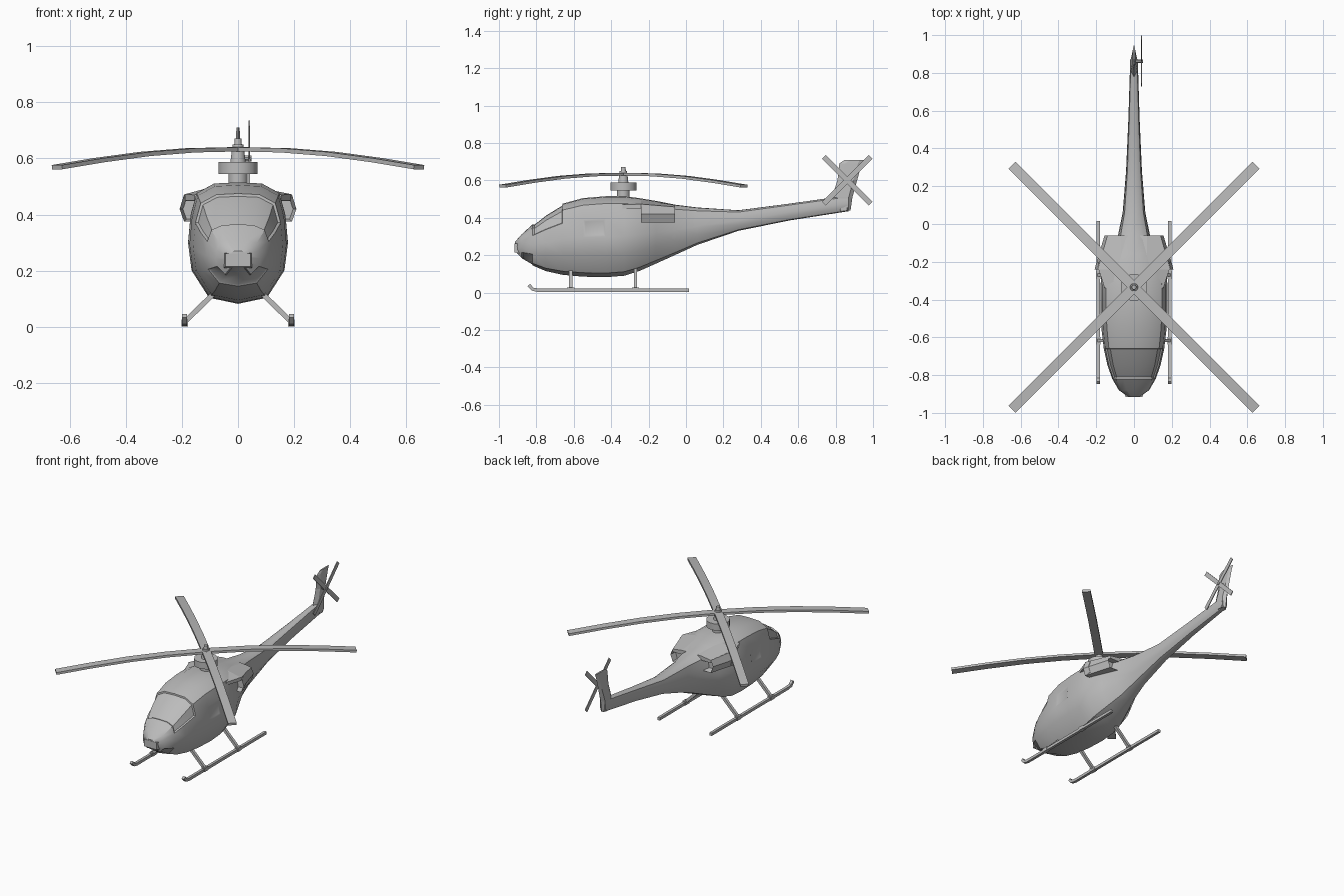
import bpy
import bmesh
import math
from mathutils import Vector

default_cube = bpy.data.objects.get("Cube")
if default_cube:
    bpy.data.objects.remove(default_cube, do_unlink=True)

# Single painted-metal colour
grey = bpy.data.materials.new("plain_grey")
grey.use_nodes = True
grey.diffuse_color = (0.5, 0.5, 0.5, 1)
grey.node_tree.nodes["Principled BSDF"].inputs["Base Color"].default_value = grey.diffuse_color

X, Y, Z = Vector((1, 0, 0)), Vector((0, 1, 0)), Vector((0, 0, 1))


def loft(rings):
    """Bridge equal-sized rings of points and cap both ends."""
    bm = bmesh.new()
    loops = [[bm.verts.new(point) for point in ring] for ring in rings]
    for first, second in zip(loops, loops[1:]):
        for i in range(len(first)):
            j = (i + 1) % len(first)
            bm.faces.new((first[i], first[j], second[j], second[i]))
    bm.faces.new(loops[0])
    bm.faces.new(loops[-1])
    bmesh.ops.recalc_face_normals(bm, faces=bm.faces)
    return bm


def sweep(path, side, width, height):
    """Rectangular bar along a path; side is the width direction."""
    path = [Vector(point) for point in path]
    rings = []
    for i, point in enumerate(path):
        tangent = path[min(i + 1, len(path) - 1)] - path[max(i - 1, 0)]
        up = side.cross(tangent).normalized() * height / 2
        across = side * width / 2
        rings.append([point + across + up, point - across + up,
                      point - across - up, point + across - up])
    return loft(rings)


def lathe(centre, axis, first, second, profile, sides):
    """Turned part from (distance along axis, radius) pairs."""
    rings = []
    for along, radius in profile:
        ring = []
        for i in range(sides):
            angle = math.tau * (i + 0.5) / sides
            spoke = first * math.cos(angle) + second * math.sin(angle)
            ring.append(centre + axis * along + spoke * radius)
        rings.append(ring)
    return loft(rings)


def recess(bm, rule, border, depth):
    """Sink a panel made of the faces whose centre passes the rule."""
    chosen = [face for face in bm.faces if rule(face.calc_center_median())]
    bmesh.ops.inset_region(bm, faces=chosen, thickness=border, depth=-depth,
                           use_even_offset=True, use_boundary=True)


def finish(name, bm, mirrored=False, smooth=None):
    mesh = bpy.data.meshes.new(name)
    bm.to_mesh(mesh)
    bm.free()
    mesh.materials.append(grey)
    part = bpy.data.objects.new(name, mesh)
    bpy.context.collection.objects.link(part)
    if mirrored:
        part.modifiers.new("mirror", "MIRROR")
    if smooth:
        bpy.ops.object.select_all(action="DESELECT")
        part.select_set(True)
        bpy.context.view_layer.objects.active = part
        bpy.ops.object.shade_smooth_by_angle(angle=math.radians(smooth))
    return part


# Fuselage and tail boom: stations of y, bottom, top, half width
half_section = [(0, 1), (.48, .98), (.83, .82), (.95, .45), (1, 0),
                (.93, -.45), (.58, -.9), (0, -1)]
section = half_section + [(-x, z) for x, z in half_section[-2:0:-1]]
stations = [
    (-.915, .22, .27, .03), (-.88, .18, .31, .08), (-.82, .145, .365, .115),
    (-.75, .115, .42, .14), (-.66, .095, .475, .16), (-.55, .085, .505, .173),
    (-.43, .082, .515, .178), (-.33, .09, .515, .178), (-.25, .115, .505, .17),
    (-.16, .155, .49, .13), (-.06, .2, .47, .085), (.06, .255, .455, .06),
    (.28, .33, .44, .042), (.55, .385, .475, .03), (.87, .435, .52, .02)]
body = loft([[(x * half, y, (low + high) / 2 + z * (high - low) / 2)
              for x, z in section] for y, low, high, half in stations])

# Windscreen, side windows and chin panel sunk into the fuselage
recess(body, lambda c: -.83 < c.y < -.67 and c.z > .32, .006, .008)
recess(body, lambda c: -.54 < c.y < -.44 and abs(c.x) > .16 and .32 < c.z < .38, .012, .005)
recess(body, lambda c: -.9 < c.y < -.8 and c.z < .21, .006, .004)
finish("fuselage", body, smooth=35)

# Sensor block on the nose
nose = loft([[(-w, y, low), (w, y, low), (w, y, high), (-w, y, high)]
             for y, w, low, high in ((-.917, .045, .215, .262), (-.8, .07, .19, .265))])
finish("nose_block", nose)

# Engine deck: wide shelf over the shoulders, ending squarely at the boom
deck = loft([[(-edge, y, low), (edge, y, low), (edge, y, high),
              (.07, y, top), (-.07, y, top), (-edge, y, high)]
             for y, edge, low, high, top in (
                 (-.34, .155, .45, .47, .505), (-.24, .188, .45, .473, .497),
                 (-.06, .14, .44, .458, .468))])
finish("engine_deck", deck)

# Engine intakes with open ends
intake = loft([[(inner, y, .375), (outer - .016, y, .375), (outer, y, .42),
                (outer - .016, y, top), (inner, y, top)]
               for y, inner, outer, top in ((-.24, .12, .208, .472),
                                            (-.06, .05, .156, .457))])
recess(intake, lambda c: c.y < -.23, .009, .04)
recess(intake, lambda c: c.y > -.07, .009, .04)
finish("engine_intake", intake, mirrored=True)

# Tail fin
fin = loft([[(0, lead, z), (half, lead + .03, z), (half, trail - .02, z),
             (0, trail, z), (-half, trail - .02, z), (-half, lead + .03, z)]
            for z, lead, trail, half in (
                (.44, .8, .88, .02), (.51, .78, .89, .018),
                (.6, .81, .915, .012), (.69, .82, .94, .007), (.71, .85, .95, .005))])
finish("tail_fin", fin)

# Main rotor mast, hub and blades
mast_foot = Vector((0, -.335, 0))
mast = lathe(mast_foot, Z, X, Y,
             [(.49, .035), (.545, .035), (.545, .072), (.588, .072),
              (.588, .028), (.62, .024), (.65, .02), (.65, .014), (.672, .012)], 12)
finish("rotor_mast", mast, smooth=35)

blade_line = [(0, .633), (.24, .629), (.47, .616), (.7, .594), (.912, .569)]
for number in range(4):
    angle = math.tau * (number + .5) / 4
    outward = Vector((math.cos(angle), math.sin(angle), 0))
    blade = sweep([mast_foot + outward * reach + Z * height
                   for reach, height in blade_line], Z.cross(outward), .052, .015)
    finish("main_blade", blade, smooth=30)

# Tail rotor on the left of the fin
tail_hub = Vector((.04, .862, .6))
hub = lathe(tail_hub, X, Y, Z, [(-.04, .011), (.008, .011)], 8)
finish("tail_rotor_hub", hub, smooth=35)
for slope in (1, -1):
    reach = Vector((0, .125, .125 * slope))
    finish("tail_blade", sweep([tail_hub - reach, tail_hub + reach], X, .005, .028))

# Landing skids with turned-up toes, and their struts
skid = sweep([(.19, .015, .012), (.19, -.79, .012), (.19, -.82, .018), (.19, -.84, .04)],
             X, .018, .018)
finish("landing_skid", skid, mirrored=True, smooth=30)
for y in (-.617, -.27):
    strut = sweep([(.192, y, .015), (.06, y, .145)], Y, .018, .018)
    finish("skid_strut", strut, mirrored=True)
    clamp = sweep([(.19, y - .02, .014), (.19, y + .02, .014)], X, .024, .024)
    finish("skid_clamp", clamp, mirrored=True)
